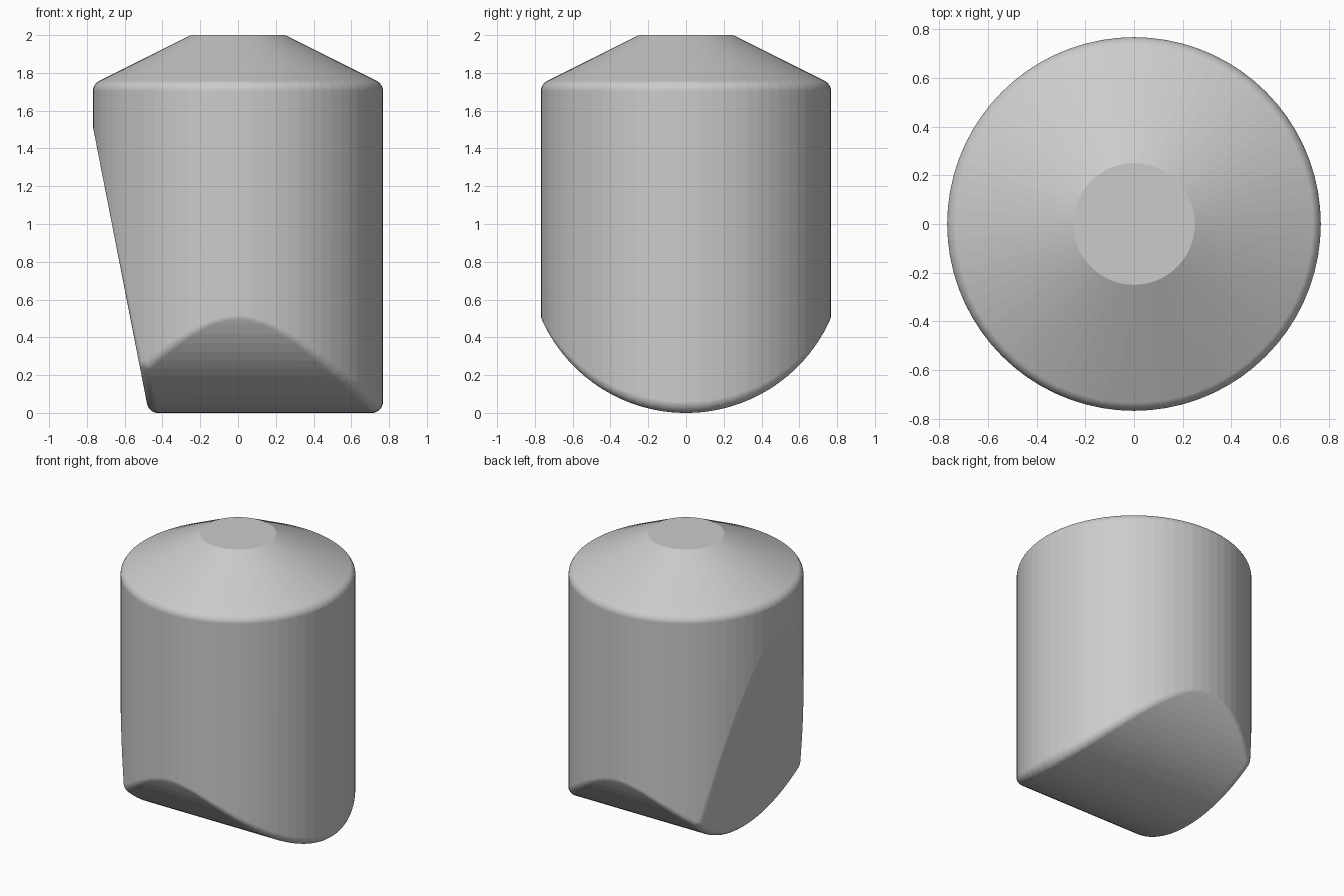
import bpy, bmesh
from math import radians, sin, cos, sqrt, ceil
from itertools import combinations
from mathutils import Vector

if "Cube" in bpy.data.objects:
    bpy.data.objects.remove(bpy.data.objects["Cube"])

RADIUS, BELLY, ROUND = 0.768, 0.836, 0.06
SIDES = 72
UP = Vector((0, 0, 1))


def cut(bm, point, normal):
    """Remove everything beyond a plane and cap the hole."""
    geom = bm.verts[:] + bm.edges[:] + bm.faces[:]
    res = bmesh.ops.bisect_plane(bm, geom=geom, dist=1e-5, plane_co=point,
                                 plane_no=normal, clear_outer=True)
    rim = [e for e in res["geom_cut"] if isinstance(e, bmesh.types.BMEdge)]
    if rim:
        bmesh.ops.contextual_create(bm, geom=rim)


# Inner core: upright cylinder with a conical top, inset by the rounding radius
core = bmesh.new()
inner = RADIUS - ROUND
cone_z = 2.125 - ROUND * sqrt(1.25)
tip = 0.05
levels = [(inner, -0.5), (inner, cone_z - inner / 2), (tip, cone_z - tip / 2)]
rings = []
for r, z in levels:
    ring = bmesh.ops.create_circle(core, segments=SIDES, radius=r)["verts"]
    for v in ring:
        v.co.z = z
    rings.append(ring)
for low, high in zip(rings, rings[1:]):
    for i in range(SIDES):
        j = (i + 1) % SIDES
        core.faces.new((low[i], low[j], high[j], high[i]))
core.faces.new(rings[0])
core.faces.new(rings[-1])
bmesh.ops.recalc_face_normals(core, faces=core.faces)

# Slanted flat side
slant = Vector((-1.46, 0, -0.285)).normalized()
cut(core, Vector((-0.768, 0, 1.515)) - slant * ROUND, slant)

# Curved underside, a barrel running from left to right
for deg in range(-78, 79, 4):
    n = Vector((0, sin(radians(deg)), -cos(radians(deg))))
    cut(core, UP * BELLY + n * (BELLY - ROUND), n)
bmesh.ops.remove_doubles(core, verts=core.verts, dist=1e-4)
bmesh.ops.recalc_face_normals(core, faces=core.faces)
core.normal_update()

# Grow the core outward, rolling around each edge
body = bmesh.new()
for v in core.verts:
    normals = [f.normal.copy() for f in v.link_faces if f.calc_area() > 1e-7]
    for a, b in combinations(normals, 2):
        steps = max(1, ceil(a.angle(b) / radians(12)))
        for k in range(steps + 1):
            n = a.lerp(b, k / steps).normalized()
            body.verts.new(v.co + n * ROUND)
core.free()
bmesh.ops.remove_doubles(body, verts=body.verts, dist=5e-4)
hull = bmesh.ops.convex_hull(body, input=body.verts)
loose = {g for g in hull["geom_interior"] + hull["geom_unused"]
         if isinstance(g, bmesh.types.BMVert)}
bmesh.ops.delete(body, geom=list(loose), context='VERTS')

# Flat disc on top with a crisp rim
cut(body, UP * 2, UP)
bmesh.ops.dissolve_limit(body, angle_limit=radians(0.4),
                         verts=body.verts, edges=body.edges)
bmesh.ops.recalc_face_normals(body, faces=body.faces)

mesh = bpy.data.meshes.new("rounded_body")
body.to_mesh(mesh)
body.free()
obj = bpy.data.objects.new("rounded_body", mesh)
bpy.context.collection.objects.link(obj)

grey = bpy.data.materials.new("plain_grey")
grey.use_nodes = True
colour = (0.6, 0.6, 0.6, 1)
grey.diffuse_color = colour
grey.node_tree.nodes["Principled BSDF"].inputs["Base Color"].default_value = colour
mesh.materials.append(grey)

bpy.ops.object.select_all(action='DESELECT')
obj.select_set(True)
bpy.context.view_layer.objects.active = obj
bpy.ops.object.shade_smooth_by_angle(angle=radians(22))
weighted = obj.modifiers.new("even_shading", 'WEIGHTED_NORMAL')
weighted.keep_sharp = True
